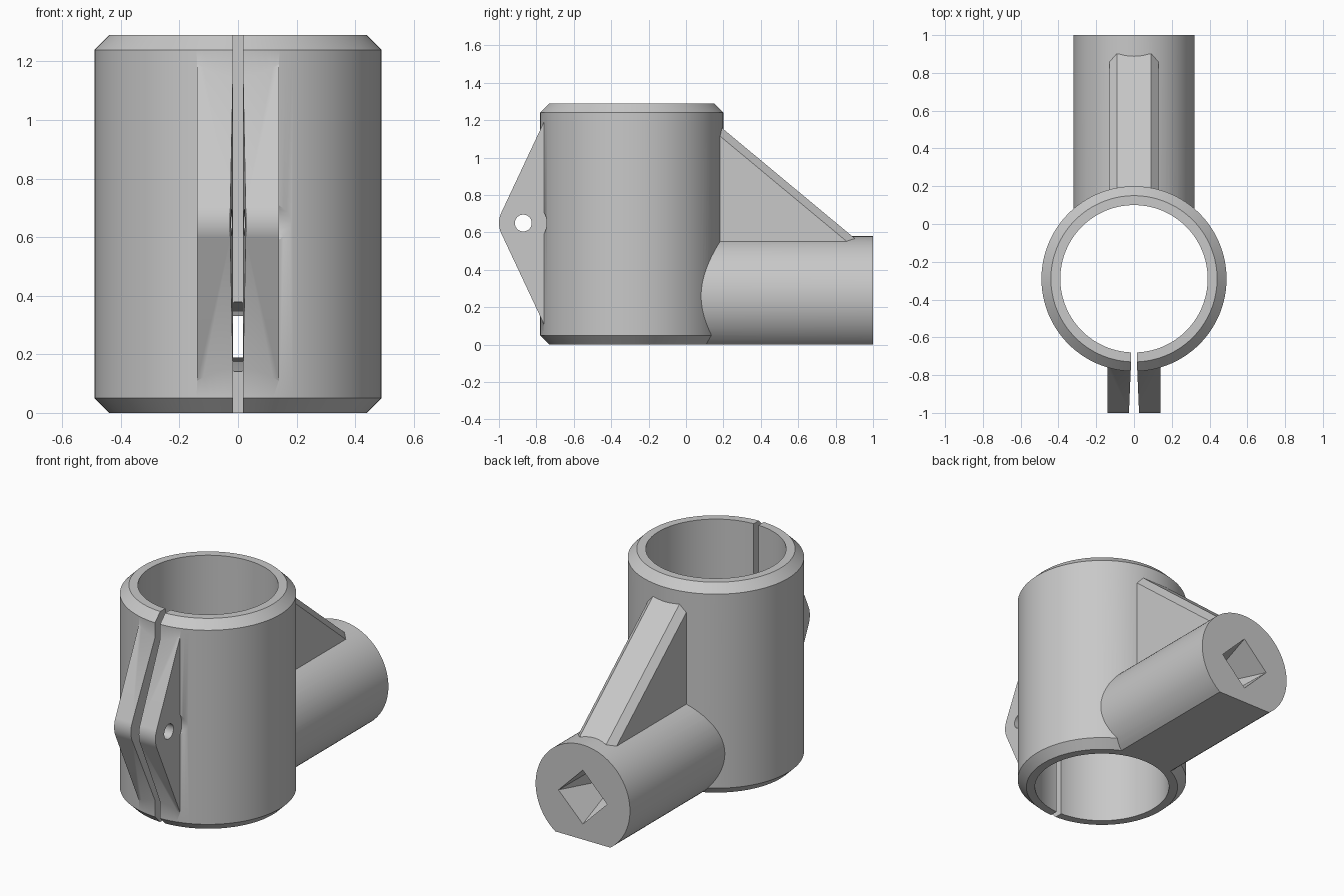
import bpy, bmesh, math

cube = bpy.data.objects.get("Cube")
if cube:
    bpy.data.objects.remove(cube, do_unlink=True)

RING_Y, RING_R, BORE_R, HEIGHT = -0.29, 0.49, 0.39, 1.29
ARM_R, ARM_Z = 0.32, 0.26
BOLT_Y, BOLT_Z = -0.87, 0.65
GREY = (0.58, 0.58, 0.58, 1)

grey = bpy.data.materials.new("light grey plastic")
grey.use_nodes = True
grey.diffuse_color = GREY
grey.node_tree.nodes["Principled BSDF"].inputs["Base Color"].default_value = GREY


def loft(name, loops):
    """Solid skinned through matching closed loops of points."""
    bm = bmesh.new()
    rings = [[bm.verts.new(p) for p in loop] for loop in loops]
    for a, b in zip(rings, rings[1:]):
        for i in range(len(a)):
            j = (i + 1) % len(a)
            bm.faces.new((a[i], a[j], b[j], b[i]))
    bm.faces.new(rings[0])
    bm.faces.new(rings[-1])
    bmesh.ops.recalc_face_normals(bm, faces=bm.faces)
    mesh = bpy.data.meshes.new(name)
    bm.to_mesh(mesh)
    bm.free()
    mesh.materials.append(grey)
    obj = bpy.data.objects.new(name, mesh)
    bpy.context.collection.objects.link(obj)
    return obj


def edit(obj, action):
    """Run a bmesh action on an object's mesh."""
    bm = bmesh.new()
    bm.from_mesh(obj.data)
    action(bm)
    bm.to_mesh(obj.data)
    bm.free()


def circle(r, n, start=0.0):
    return [(r * math.cos(start + math.tau * i / n), r * math.sin(start + math.tau * i / n))
            for i in range(n)]


def upright(name, steps):
    return loft(name, [[(x, y + RING_Y, z) for x, y in circle(r, 128)] for r, z in steps])


def across(name, profile, x0, x1):
    return loft(name, [[(x, y, z) for y, z in profile] for x in (x0, x1)])


def combine(body, part, operation):
    mod = body.modifiers.new(part.name, "BOOLEAN")
    mod.object, mod.operation, mod.solver = part, operation, "EXACT"
    bpy.context.view_layer.objects.active = body
    bpy.ops.object.modifier_apply(modifier=mod.name)
    bpy.data.objects.remove(part, do_unlink=True)


# Chamfered sleeve
body = upright("split_clamp_bracket", [(0.44, 0), (RING_R, 0.05), (RING_R, HEIGHT - 0.05), (0.44, HEIGHT)])

# Round arm with a flat underside
reach = math.pi - math.acos(ARM_Z / ARM_R)
angles = [reach * (i / 40 - 1) for i in range(81)]
arm = loft("arm", [[(ARM_R * math.sin(a), y, ARM_Z + ARM_R * math.cos(a)) for a in angles]
                   for y in (-0.1, 1.0)])


# Sloping rib with chamfered top edges
def chamfer_slopes(bm):
    slopes = [e for e in bm.edges if abs(e.verts[0].co.x - e.verts[1].co.x) < 1e-5
              and min(v.co.z for v in e.verts) > 0.5]
    bmesh.ops.bevel(bm, geom=slopes, offset=0.04, segments=1, affect="EDGES")


rib = across("rib", [(0.1, 0.4), (0.9, 0.4), (0.9, 0.57), (0.1, 1.235)], -0.13, 0.13)
edit(rib, chamfer_slopes)

# Clamp ears: straight flanks tangent to a rounded nose
root_y, root_half, nose_r = -0.76, 0.54, 0.13
root_d = math.hypot(root_y - BOLT_Y, root_half)
tangent = math.atan2(root_half, root_y - BOLT_Y) + math.acos(nose_r / root_d)
sweep = 2 * (math.pi - tangent)
nose = [(BOLT_Y + nose_r * math.cos(tangent + sweep * i / 16),
         BOLT_Z + nose_r * math.sin(tangent + sweep * i / 16)) for i in range(17)]
top, low = BOLT_Z + root_half, BOLT_Z - root_half
ears = across("ears", [(-0.7, low), (-0.7, top), (root_y, top)] + nose + [(root_y, low)], -0.14, 0.14)

for part in (arm, rib, ears):
    combine(body, part, "UNION")

# Bore, and the slit that widens between the ears
combine(body, upright("bore", [(BORE_R, -0.1), (BORE_R, HEIGHT + 0.1)]), "DIFFERENCE")
slit = [(-0.017, -0.5), (0.017, -0.5), (0.017, -0.77), (0.029, -1.05), (-0.029, -1.05), (-0.017, -0.77)]
combine(body, loft("slit", [[(x, y, z) for x, y in slit] for z in (-0.1, HEIGHT + 0.1)]), "DIFFERENCE")

# Bolt hole and the bolt head seat on one side
for name, r, x0, x1 in (("bolt_hole", 0.045, -0.3, 0.3), ("bolt_seat", 0.125, 0.14, 0.4)):
    profile = [(BOLT_Y + a, BOLT_Z + b) for a, b in circle(r, 48)]
    combine(body, across(name, profile, x0, x1), "DIFFERENCE")

# Square socket on its corner, twisting to a narrower square inside the arm
steps = [(0.13, 0.0, 0), (0.1, 0.55, math.pi / 4), (0.165, 1.0, 0), (0.165, 1.05, 0)]
socket = loft("socket", [[(x, y, ARM_Z + z) for x, z in circle(r, 4, turn)] for r, y, turn in steps])
edit(socket, lambda bm: bmesh.ops.triangulate(bm, faces=bm.faces))
combine(body, socket, "DIFFERENCE")

bpy.ops.object.select_all(action="DESELECT")
body.select_set(True)
bpy.context.view_layer.objects.active = body
bpy.ops.object.shade_smooth_by_angle(angle=math.radians(30))
